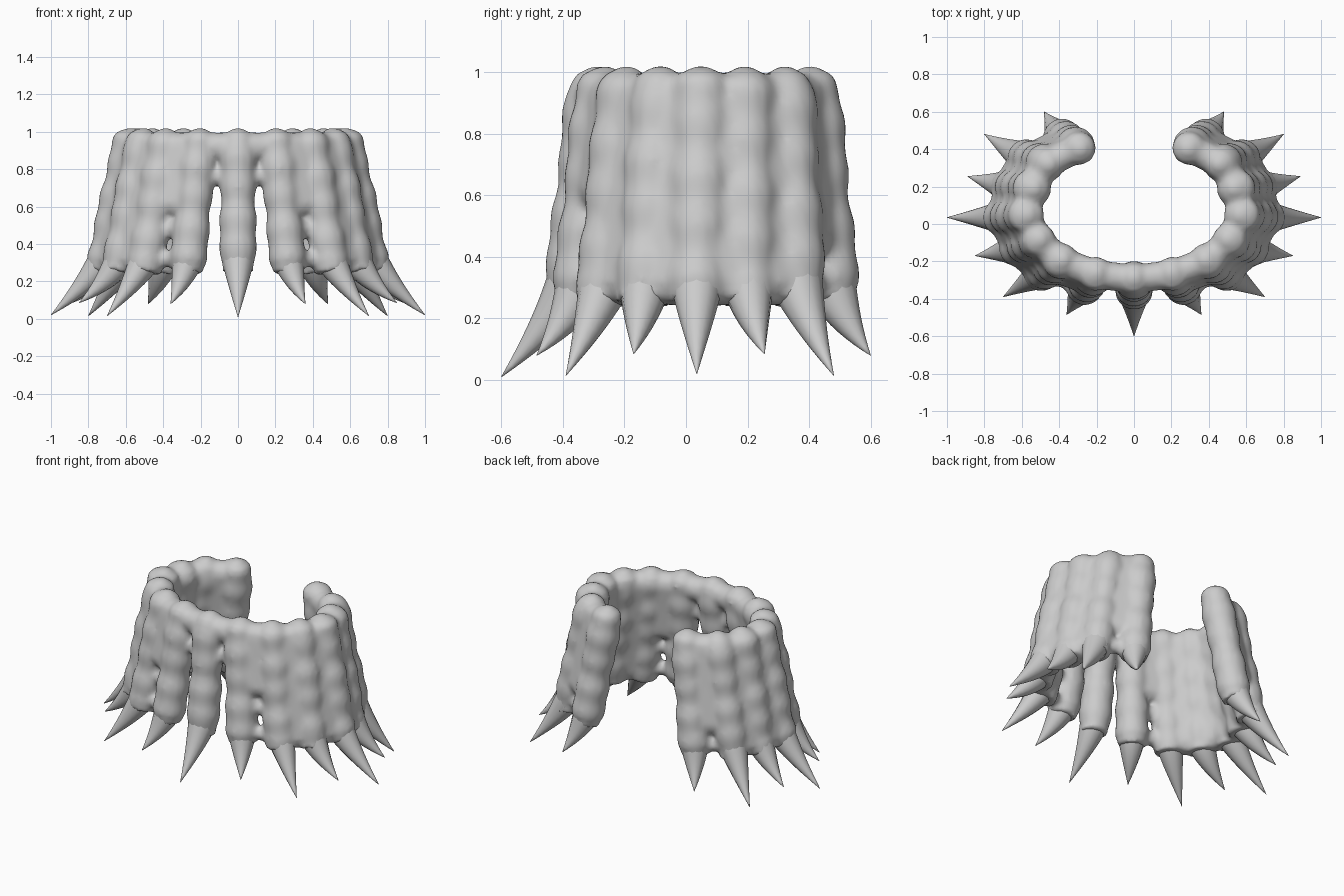
import bpy, bmesh, math
from mathutils import Vector

cube = bpy.data.objects.get("Cube")
if cube:
    bpy.data.objects.remove(cube)

grey = bpy.data.materials.new("stone grey")
grey.use_nodes = True
colour = (0.6, 0.6, 0.6, 1)
grey.diffuse_color = colour
grey.node_tree.nodes["Principled BSDF"].inputs["Base Color"].default_value = colour

# One side, from the front centre round to the open back:
# column top (x, y), column foot (x, y), claw tip (x, y, z)
COLUMNS = [
    ((0, -.285), (0, -.37), (0, -.60, .01)),
    ((.20, -.26), (.27, -.34), (.36, -.485, .08)),
    ((.38, -.19), (.50, -.265), (.70, -.39, .015)),
    ((.50, -.08), (.635, -.135), (.85, -.17, .085)),
    ((.565, .05), (.72, .035), (1.0, .035, .02)),
    ((.53, .19), (.68, .20), (.89, .255, .085)),
    ((.45, .32), (.60, .36), (.80, .48, .015)),
    ((.285, .40), (.395, .47), (.48, .60, .08)),
]
# Webbing between neighbours: (first column, bottom z, top z)
WEBS = [(0, .92, .93), (0, .76, .77), (1, .62, .92), (1, .48, .49), (1, .32, .33),
        (2, .32, .92), (3, .32, .92), (4, .32, .92), (5, .32, .92),
        (6, .46, .92), (6, .32, .33)]
FOOT = .27


def axis(i, z):
    """Point on the centre line of column i at height z."""
    top, foot, _ = COLUMNS[i]
    t = max(0, (1 - z) / (1 - FOOT))
    return Vector((*Vector(top).lerp(Vector(foot), t), z))


def tube(bm, points, radii, sides=12):
    """Closed tube through points, with a radius at each."""
    rings = []
    for k, p in enumerate(points):
        d = points[min(k + 1, len(points) - 1)] - points[max(k - 1, 0)]
        side = d.cross(Vector((0, 0, 1)))
        side = side.normalized() if side.length > 1e-4 else Vector((1, 0, 0))
        up = side.cross(d).normalized()
        rings.append([bm.verts.new(p + radii[k] * (math.cos(a) * side + math.sin(a) * up))
                      for a in (math.tau * s / sides for s in range(sides))])
    for a, b in zip(rings, rings[1:]):
        for s in range(sides):
            n = (s + 1) % sides
            bm.faces.new((a[s], a[n], b[n], b[s]))
    bm.faces.new(rings[0][::-1])
    bm.faces.new(rings[-1])


def web(bm, i, low, high, half=.078):
    """Thick wall between columns i and i+1 with rounded upper and lower rims."""
    a, b = axis(i, .6), axis(i + 1, .6)
    across = (b - a).cross(Vector((0, 0, 1))).normalized() * half
    rims = (low,) if high - low < .05 else (low, high)
    for z in rims:
        r = half if len(rims) > 1 or z > .9 else .045
        tube(bm, [axis(i, z), axis(i + 1, z)], [r, r])
    if len(rims) > 1:
        loops = [[bm.verts.new(p) for p in (axis(i, z) + across, axis(i + 1, z) + across,
                                            axis(i + 1, z) - across, axis(i, z) - across)]
                 for z in (low, high)]
        for s in range(4):
            n = (s + 1) % 4
            bm.faces.new((loops[0][s], loops[0][n], loops[1][n], loops[1][s]))
        bm.faces.new(loops[0][::-1])
        bm.faces.new(loops[1])


def add_object(name, bm):
    bmesh.ops.recalc_face_normals(bm, faces=bm.faces)
    mesh = bpy.data.meshes.new(name)
    bm.to_mesh(mesh)
    bm.free()
    for poly in mesh.polygons:
        poly.use_smooth = True
    mesh.materials.append(grey)
    obj = bpy.data.objects.new(name, mesh)
    bpy.context.collection.objects.link(obj)
    return obj


def mirrored_copy(bm):
    """Add the opposite side."""
    ret = bmesh.ops.duplicate(bm, geom=bm.verts[:] + bm.edges[:] + bm.faces[:])["geom"]
    for v in ret:
        if isinstance(v, bmesh.types.BMVert):
            v.co.x *= -1
    bmesh.ops.reverse_faces(bm, faces=[f for f in ret if isinstance(f, bmesh.types.BMFace)])


# Collar: gnarled columns and webbing fused into one skin
bm = bmesh.new()
for i in range(len(COLUMNS)):
    steps = 24
    points, radii = [], []
    for k in range(steps + 1):
        z = 1.02 - (1.02 - .25) * k / steps
        r = .097 + .005 * math.sin(z * 38 + i * 2) + .004 * math.sin(z * 17 + i)
        if z > .93:
            r *= math.sqrt(max(.05, 1 - ((z - .93) / .092) ** 2))
        elif z < .29:
            r *= .93
        points.append(axis(i, z))
        radii.append(r)
    tube(bm, points, radii, 14)
for w in WEBS:
    web(bm, *w)
bmesh.ops.recalc_face_normals(bm, faces=bm.faces)
mirrored_copy(bm)
collar = add_object("collar", bm)
fuse = collar.modifiers.new("fuse", 'REMESH')
fuse.mode = 'VOXEL'
fuse.voxel_size = .016
fuse.use_smooth_shade = True
soften = collar.modifiers.new("soften", 'SMOOTH')
soften.factor = .5
soften.iterations = 5

# Claws: tapered hooks sweeping out from each column foot
for i, (_, _, tip) in enumerate(COLUMNS):
    start, tip = axis(i, .33), Vector(tip)
    bend = axis(i, .2).lerp(Vector((tip.x, tip.y, .2)), .22)
    points, radii = [], []
    for k in range(11):
        t = k / 10
        points.append(start * (1 - t) ** 2 + bend * 2 * t * (1 - t) + tip * t * t)
        radii.append(.086 * (1 - t ** 1.35) + .001)
    for sign, side in ((1, "left"), (-1, "right")):
        if i == 0 and sign < 0:
            continue
        bm = bmesh.new()
        tube(bm, [Vector((p.x * sign, p.y, p.z)) for p in points], radii, 12)
        add_object("front_claw" if i == 0 else f"{side}_claw_{i}", bm)
